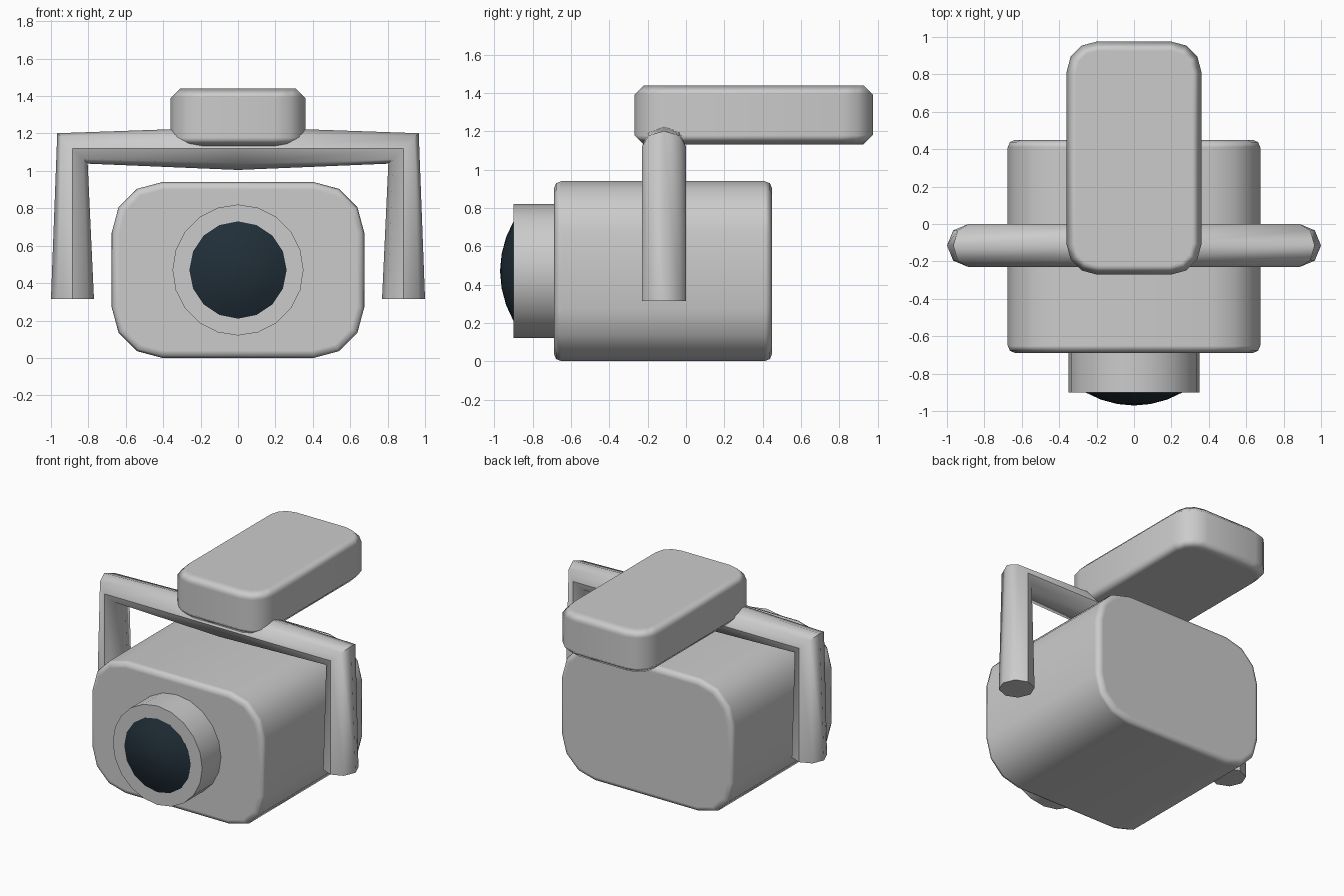
import bpy, bmesh
from math import sin, cos, pi, radians, sqrt, asin
from mathutils import Vector

if "Cube" in bpy.data.objects:
    bpy.data.objects.remove(bpy.data.objects["Cube"])


def finish(name, bm, angle=40):
    bmesh.ops.recalc_face_normals(bm, faces=bm.faces)
    mesh = bpy.data.meshes.new(name)
    bm.to_mesh(mesh)
    bm.free()
    ob = bpy.data.objects.new(name, mesh)
    bpy.context.collection.objects.link(ob)
    bpy.ops.object.select_all(action='DESELECT')
    bpy.context.view_layer.objects.active = ob
    ob.select_set(True)
    bpy.ops.object.shade_smooth_by_angle(angle=radians(angle))
    return ob


def loft(rings):
    """Skin a list of equal-length rings and cap both ends."""
    bm = bmesh.new()
    rows = [[bm.verts.new(p) for p in ring] for ring in rings]
    n = len(rows[0])
    for a, b in zip(rows, rows[1:]):
        for i in range(n):
            j = (i + 1) % n
            bm.faces.new((a[i], a[j], b[j], b[i]))
    bm.faces.new(rows[0])
    bm.faces.new(rows[-1])
    return bm


def rounded_rect(w, h, r, seg=3):
    """Rounded rectangle outline with half sizes w, h."""
    pts = []
    for q, (sx, sy) in enumerate(((1, 1), (-1, 1), (-1, -1), (1, -1))):
        for i in range(seg + 1):
            a = (q + i / seg) * pi / 2
            pts.append((sx * (w - r) + r * cos(a), sy * (h - r) + r * sin(a)))
    return pts


def soften(ob, width, segments):
    """Bevel only the rims of an extruded block, keeping its ends flat."""
    m = ob.modifiers.new("rim_bevel", 'BEVEL')
    m.width = width
    m.segments = segments
    m.limit_method = 'ANGLE'
    m.angle_limit = radians(60)
    m.harden_normals = True


def lathe(profile, sides, cz):
    """Rings of (radius, y) around a y-directed axis at height cz."""
    return loft([[(r * cos(2 * pi * i / sides), y, cz + r * sin(2 * pi * i / sides))
                  for i in range(sides)] for r, y in profile])


# Main housing, extruded front to back
outline = rounded_rect(0.675, 0.47, 0.27)
body = finish("body", loft([[(x, y, z + 0.47) for x, z in outline] for y in (-0.69, 0.45)]))
soften(body, 0.04, 2)

# Top block, extruded upward
outline = rounded_rect(0.36, 0.6225, 0.16)
block = finish("top_block", loft([[(x, y + 0.3525, z) for x, y in outline] for z in (1.13, 1.44)]))
soften(block, 0.05, 1)

# Lens barrel
finish("lens_barrel", lathe([(0.35, -0.66), (0.35, -0.9)], 20, 0.47))

# Domed glass: shallow cap of a large sphere
R = 0.52
rim = asin(0.26 / R)
cap = [(R * sin(rim * t), -0.97 + R * (1 - cos(rim * t))) for t in (0.02, 0.33, 0.67, 1)]
lens = finish("lens_glass", lathe(cap + [(0.26, -0.88)], 16, 0.47))
glass = bpy.data.materials.new("dark_glass")
glass.diffuse_color = (0.015, 0.028, 0.04, 1)
glass.use_nodes = True
glass.node_tree.nodes["Principled BSDF"].inputs["Base Color"].default_value = glass.diffuse_color
lens.data.materials.append(glass)

# Bracket: octagonal tube swept along a U path, pinched at the corners
S = sqrt(0.5)
path = [((-0.885, 0.315), (-1, 0)), ((-0.885, 1.12), (-S, S)), ((0, 1.12), (0, 1)),
        ((0.885, 1.12), (S, S)), ((0.885, 0.315), (1, 0))]
rings = []
for (x, z), (nx, nz) in path:
    out = Vector((nx, 0, nz))
    rings.append([Vector((x, -0.115, z)) + 0.115 * (out * cos(i * pi / 4)
                  + Vector((0, 1, 0)) * sin(i * pi / 4)) for i in range(8)])
finish("bracket", loft(rings), 50)
